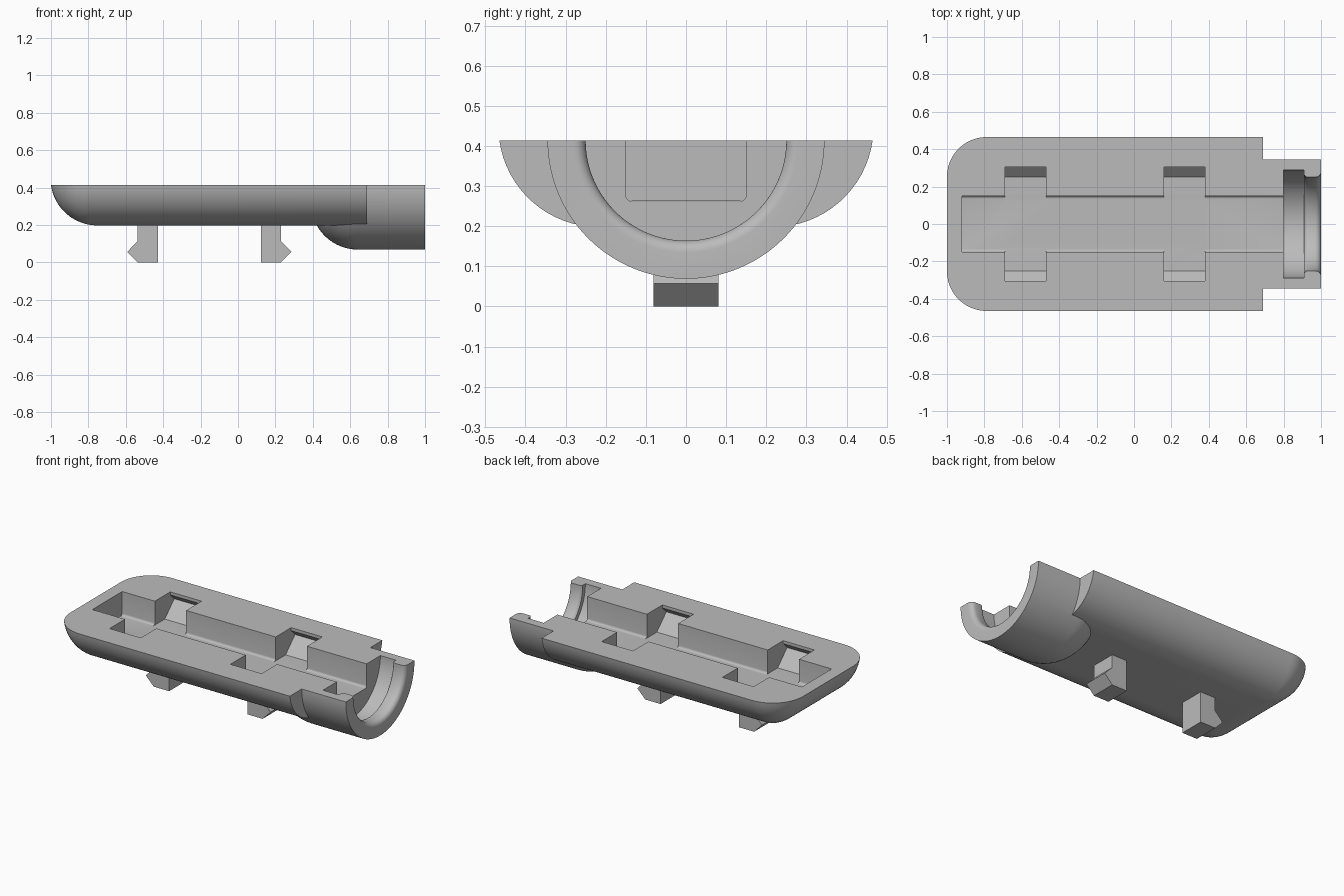
import bpy, bmesh
from math import sin, cos, pi, asin, radians
from mathutils import Vector

if "Cube" in bpy.data.objects:
    bpy.data.objects.remove(bpy.data.objects["Cube"])

TOP, BOTTOM = 0.414, 0.198          # rim and underside heights
HALF_W, BODY_END = 0.465, 0.69

grey = bpy.data.materials.new("plain grey")
grey.use_nodes = True
grey.diffuse_color = (0.5, 0.5, 0.5, 1)
grey.node_tree.nodes["Principled BSDF"].inputs["Base Color"].default_value = (0.5, 0.5, 0.5, 1)


def loft(name, rings):
    """Closed solid through rings that have equal point counts."""
    bm = bmesh.new()
    rows = [[bm.verts.new(p) for p in ring] for ring in rings]
    n = len(rows[0])
    for a, b in zip(rows, rows[1:]):
        for i in range(n):
            bm.faces.new((a[i], a[(i + 1) % n], b[(i + 1) % n], b[i]))
    bm.faces.new(rows[0])
    bm.faces.new(rows[-1])
    bmesh.ops.remove_doubles(bm, verts=bm.verts, dist=1e-5)
    bmesh.ops.recalc_face_normals(bm, faces=bm.faces)
    mesh = bpy.data.meshes.new(name)
    bm.to_mesh(mesh)
    bm.free()
    mesh.materials.append(grey)
    obj = bpy.data.objects.new(name, mesh)
    bpy.context.collection.objects.link(obj)
    return obj


def prism_x(name, profile, x0, x1):
    return loft(name, [[(x, y, z) for y, z in profile] for x in (x0, x1)])


def prism_y(name, profile, y0, y1):
    return loft(name, [[(x, y, z) for x, z in profile] for y in (y0, y1)])


def lathe(name, profile, sweep, steps):
    """Turn (x, radius) points about the long axis at rim height, starting at +y and going down."""
    full = sweep > 6
    angles = [sweep * i / steps for i in range(steps if full else steps + 1)]
    return loft(name, [[(x, r * cos(a), TOP - r * sin(a)) for a in angles] for x, r in profile])


def combine(target, other, operation):
    mod = target.modifiers.new(operation, "BOOLEAN")
    mod.operation, mod.solver, mod.object = operation, "EXACT", other
    bpy.context.view_layer.objects.active = target
    bpy.ops.object.modifier_apply(modifier=mod.name)
    bpy.data.objects.remove(other)


# Body: plan outline with two rounded corners, drawn in towards the underside
FILLET, CORNER = 0.25, 0.212
start = asin((BOTTOM + FILLET - TOP) / FILLET)


def outline(t):
    inset = FILLET * (cos(start) - cos(t))
    z = BOTTOM + FILLET * (1 - sin(t))
    w, x0, r = HALF_W - inset, -1 + inset, max(CORNER - inset, 0.002)
    corner = [(x0 + r - r * sin(a), w - r + r * cos(a)) for a in (pi / 2 * i / 12 for i in range(13))]
    half = [(BODY_END, w)] + corner
    return [(x, y, z) for x, y in half] + [(x, -y, z) for x, y in reversed(half)]


body = loft("tray_body", [outline(start + (pi / 2 - start) * i / 16) for i in range(17)])

# Neck: half round with a rounded inner end
R, ROUND = 0.345, 0.25
neck_profile = [(0.64 - ROUND * cos(a), R - ROUND + ROUND * sin(a))
                for a in (pi / 2 * i / 14 for i in range(15))] + [(1.0, R)]
combine(body, lathe("neck", neck_profile, pi, 64), "UNION")

# Long slot with softened floor edges
FLOOR, SLOT_W, SOFT = 0.262, 0.15, 0.015
side = [(SLOT_W, 0.5)] + [(SLOT_W - SOFT + SOFT * cos(a), FLOOR + SOFT - SOFT * sin(a))
                          for a in (pi / 2 * i / 5 for i in range(6))]
slot = side + [(-y, z) for y, z in reversed(side)]
combine(body, prism_x("slot_cutter", slot, -0.92, 0.85), "DIFFERENCE")

# Round seat and the flared mouth at the neck end
LIP, FLARE = 0.25, 0.03
mouth = [(0.80, 0.288), (0.91, 0.288), (0.91, LIP + 0.012), (0.918, LIP + 0.003), (0.926, LIP)]
mouth += [(1 - FLARE + FLARE * sin(a), LIP + FLARE * (1 - cos(a)))
          for a in (pi / 2 * i / 8 for i in range(9))] + [(1.05, LIP + FLARE)]
combine(body, lathe("mouth_cutter", mouth, 2 * pi, 128), "DIFFERENCE")

# Four side pockets with an undercut wall
pocket = [(0.12, 0.5), (0.305, 0.5), (0.305, 0.395), (0.345, 0.355), (0.25, FLOOR), (0.12, FLOOR)]
for x0 in (-0.69, 0.16):
    for s in (1, -1):
        cutter = prism_x("pocket_cutter", [(s * y, z) for y, z in pocket], x0, x0 + 0.22)
        combine(body, cutter, "DIFFERENCE")

# Two hooked clips below, pointing away from each other
clip = [(0, 0.225), (0, 0), (0.108, 0), (0.164, 0.057), (0.108, 0.114), (0.108, 0.225)]
clips = [prism_y(name, [(x0 + s * x, z) for x, z in clip], -0.081, 0.081)
         for name, x0, s in (("left_clip", 0.122, 1), ("right_clip", -0.428, -1))]

# Smooth curved surfaces, crisp edges
bpy.ops.object.select_all(action="DESELECT")
body.select_set(True)
bpy.context.view_layer.objects.active = body
bpy.ops.object.shade_smooth_by_angle(angle=radians(30))
